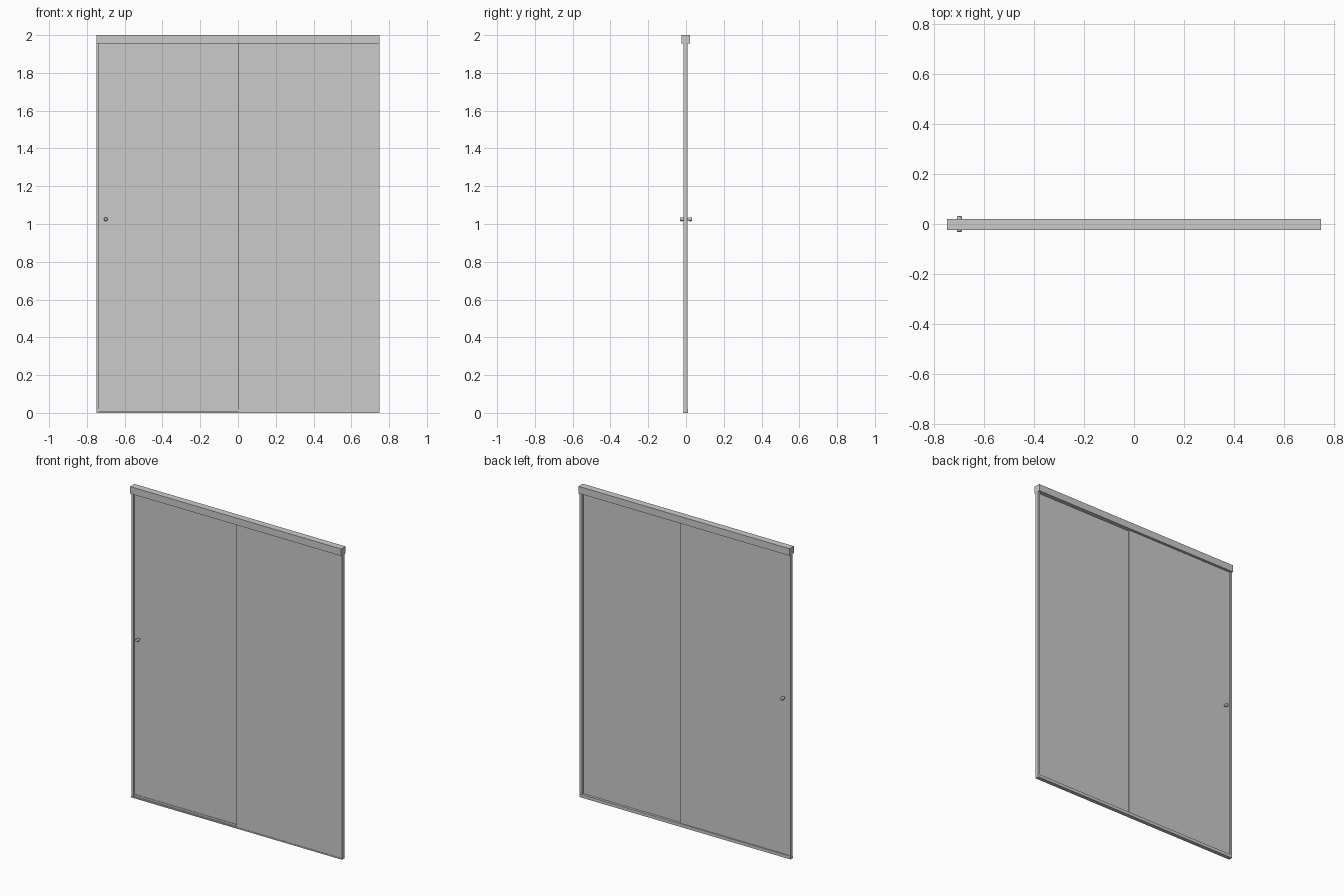
import bpy, bmesh, math
from mathutils import Matrix

if "Cube" in bpy.data.objects:
    bpy.data.objects.remove(bpy.data.objects["Cube"])


def box(name, x, y, z):
    """Box from (min, max) ranges on each axis."""
    bm = bmesh.new()
    bmesh.ops.create_cube(bm, size=1)
    for v in bm.verts:
        v.co = [r[0] + (c + 0.5) * (r[1] - r[0]) for r, c in zip((x, y, z), v.co)]
    return finish(name, bm)


def finish(name, bm):
    bmesh.ops.recalc_face_normals(bm, faces=bm.faces)
    me = bpy.data.meshes.new(name)
    bm.to_mesh(me)
    bm.free()
    ob = bpy.data.objects.new(name, me)
    bpy.context.collection.objects.link(ob)
    return ob


def knob(name, side):
    """Lathed pull knob pointing along -y (side -1) or +y (side 1)."""
    profile = [(0, 0.003), (0.006, 0.003), (0.006, 0.010), (0.009, 0.014),
               (0.0105, 0.020), (0.0105, 0.026), (0.008, 0.031), (0.004, 0.033), (0, 0.033)]
    bm = bmesh.new()
    vs = [bm.verts.new((r, side * d, 0)) for r, d in profile]
    es = [bm.edges.new(p) for p in zip(vs, vs[1:])]
    bmesh.ops.spin(bm, geom=vs + es, axis=(0, 1, 0), cent=(0, 0, 0),
                   angle=math.tau, steps=24)
    bmesh.ops.remove_doubles(bm, verts=bm.verts, dist=1e-5)
    bmesh.ops.transform(bm, matrix=Matrix.Translation((-0.70, 0, 1.025)), verts=bm.verts)
    ob = finish(name, bm)
    bpy.ops.object.select_all(action='DESELECT')
    ob.select_set(True)
    bpy.context.view_layer.objects.active = ob
    bpy.ops.object.shade_smooth_by_angle(angle=math.radians(35))


# Top rail and bottom track
box("header_rail", (-0.75, 0.75), (-0.024, 0.020), (1.955, 2.0))
box("bottom_track", (-0.75, 0.75), (-0.015, 0.010), (0, 0.008))
box("track_guide", (-0.75, 0.75), (-0.006, 0.010), (0.008, 0.02))

# Wall jambs on both ends
for name, x in (("left_jamb", (-0.75, -0.735)), ("right_jamb", (0.735, 0.75))):
    box(name, x, (-0.012, 0.008), (0.008, 1.955))

# Fixed front panel and sliding rear panel, slightly overlapping
box("fixed_panel", (0, 0.75), (-0.013, -0.007), (0.008, 1.955))
box("sliding_panel", (-0.735, 0.04), (-0.003, 0.003), (0.02, 1.955))

# Pull knobs on both faces of the sliding panel
knob("front_knob", -1)
knob("back_knob", 1)
